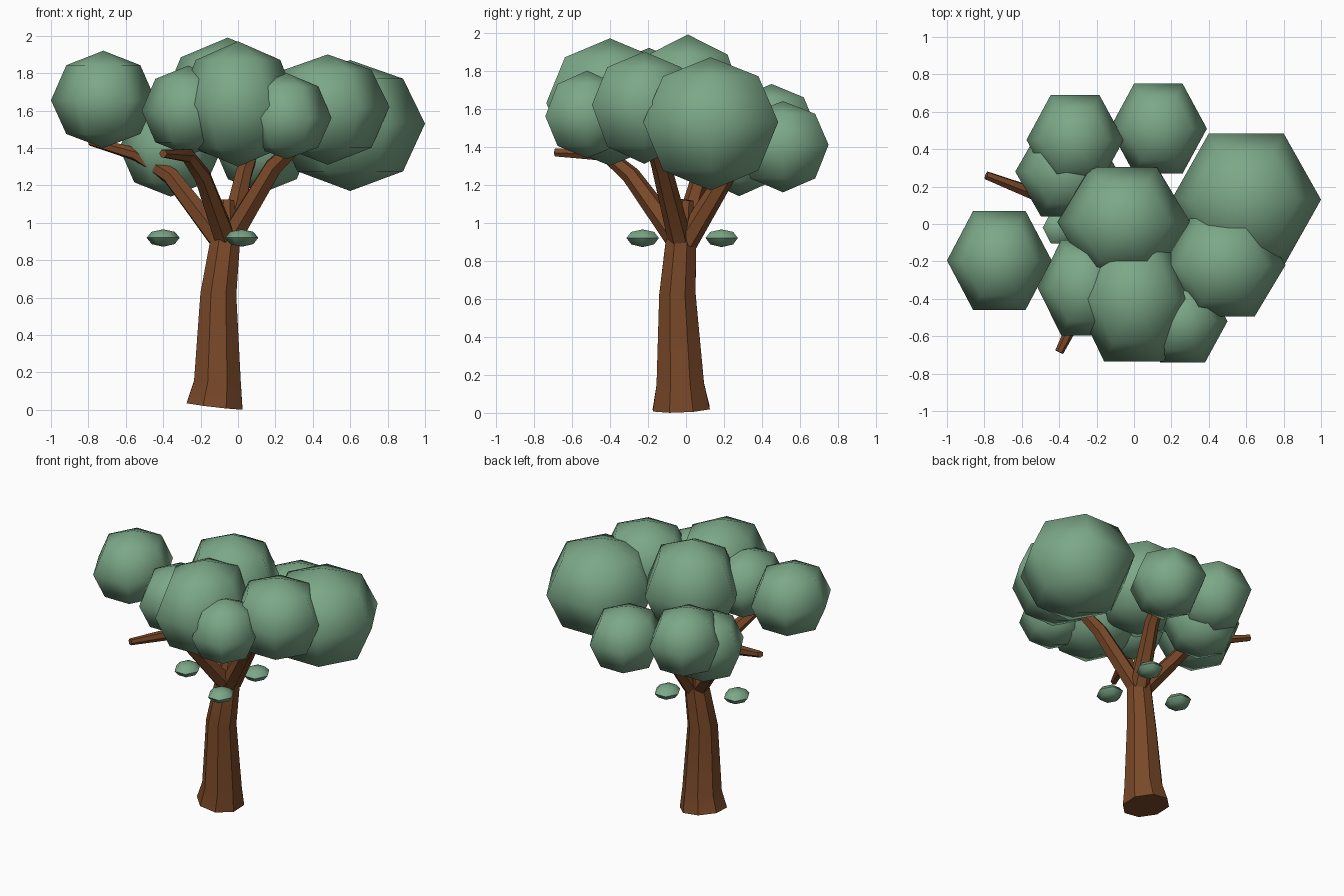
import bpy, bmesh, math
from mathutils import Vector

if "Cube" in bpy.data.objects:
    bpy.data.objects.remove(bpy.data.objects["Cube"])


def material(name, rgb):
    m = bpy.data.materials.new(name)
    m.diffuse_color = (*rgb, 1)
    m.use_nodes = True
    m.node_tree.nodes["Principled BSDF"].inputs["Base Color"].default_value = m.diffuse_color
    return m


leaf = material("leaf green", (0.20, 0.39, 0.245))
bark = material("bark brown", (0.19, 0.065, 0.021))


def finish(name, bm, mat, angle):
    bmesh.ops.recalc_face_normals(bm, faces=bm.faces[:])
    me = bpy.data.meshes.new(name)
    bm.to_mesh(me)
    bm.free()
    me.materials.append(mat)
    ob = bpy.data.objects.new(name, me)
    bpy.context.collection.objects.link(ob)
    bpy.ops.object.select_all(action='DESELECT')
    ob.select_set(True)
    bpy.context.view_layer.objects.active = ob
    bpy.ops.object.shade_smooth_by_angle(angle=math.radians(angle))
    return ob


def bridge(bm, a, b):
    n = len(a)
    for i in range(n):
        bm.faces.new((a[i], a[(i + 1) % n], b[(i + 1) % n], b[i]))


def limb(name, pts, radii, sides):
    """Tapered tube whose rings stand square to the path."""
    bm = bmesh.new()
    pts = [Vector(p) for p in pts]
    rings = []
    for i, (p, r) in enumerate(zip(pts, radii)):
        t = pts[min(i + 1, len(pts) - 1)] - pts[max(i - 1, 0)]
        q = Vector((0, 0, 1)).rotation_difference(t)
        rings.append([bm.verts.new(p + q @ Vector((
            r * math.cos(2 * math.pi * (k + .5) / sides) / math.cos(math.pi / sides),
            r * math.sin(2 * math.pi * (k + .5) / sides) / math.cos(math.pi / sides), 0)))
            for k in range(sides)])
    for a, b in zip(rings, rings[1:]):
        bridge(bm, a, b)
    bm.faces.new(rings[0])
    bm.faces.new(rings[-1])
    return finish(name, bm, bark, 20)


def puff(name, c, rx, ry, top, bottom):
    """Six-sided ball of four bands; ry is the real half depth."""
    bm = bmesh.new()
    x, y, z = c
    ry /= math.sin(math.pi / 3)
    rings = []
    for lat in (-45, 0, 45):
        s, co = math.sin(math.radians(lat)), math.cos(math.radians(lat))
        h = (top - z) if s > 0 else (z - bottom)
        rings.append([bm.verts.new((x + rx * co * math.cos(k * math.pi / 3),
                                    y + ry * co * math.sin(k * math.pi / 3),
                                    z + h * s)) for k in range(6)])
    for a, b in zip(rings, rings[1:]):
        bridge(bm, a, b)
    for ring, pz in ((rings[0], bottom), (rings[-1], top)):
        pole = bm.verts.new((x, y, pz))
        for k in range(6):
            bm.faces.new((ring[k], ring[(k + 1) % 6], pole))
    return finish(name, bm, leaf, 60)


# Trunk with flared foot
limb("trunk", [(-.125, -.025, .02), (-.11, -.03, .15), (-.105, -.045, .62),
               (-.07, -.028, .89), (-.06, 0, 1.12)],
     [.15, .125, .096, .08, .039], 8)

# Branches
limb("left_branch", [(-.09, -.02, .9), (-.36, .08, 1.25), (-.54, .165, 1.365), (-.79, .26, 1.435)],
     [.055, .042, .032, .02], 6)
limb("front_branch", [(-.07, -.05, .92), (-.19, -.29, 1.25), (-.27, -.42, 1.36), (-.4, -.685, 1.37)],
     [.055, .042, .034, .02], 6)
limb("back_branch", [(-.05, 0, .9), (.03, .22, 1.26), (.1, .45, 1.45)],
     [.055, .042, .03], 6)
limb("right_branch", [(-.05, -.03, .9), (.19, -.13, 1.3), (.4, -.2, 1.5)],
     [.055, .045, .03], 6)

# Crown: centre, half width, half depth, top and bottom heights
crown = [
    ("left", (-.72, -.195, 1.655), .28, .265, 1.92, 1.40),
    ("centre", (-.055, .01, 1.63), .355, .295, 1.99, 1.33),
    ("front", (0, -.40, 1.63), .32, .335, 1.97, 1.30),
    ("right", (.60, .13, 1.53), .40, .355, 1.87, 1.17),
    ("front_right", (.48, -.22, 1.62), .33, .275, 1.90, 1.31),
    ("small_front", (.26, -.52, 1.56), .24, .22, 1.80, 1.34),
    ("front_left", (-.265, -.34, 1.60), .25, .255, 1.84, 1.36),
    ("back_left", (-.315, .45, 1.49), .26, .24, 1.73, 1.23),
    ("back", (.13, .51, 1.41), .26, .24, 1.64, 1.16),
    ("low_left", (-.36, .28, 1.40), .275, .24, 1.65, 1.14),
]
for n, c, rx, ry, t, b in crown:
    puff(n + "_foliage", c, rx, ry, t, b)

# Three little tufts spaced round the trunk
for i in range(3):
    a = math.radians(60 + 120 * i)
    puff("tuft_%d" % (i + 1), (-.12 + .28 * math.cos(a), -.02 + .24 * math.sin(a), .92),
         .088, .085, .965, .872)
